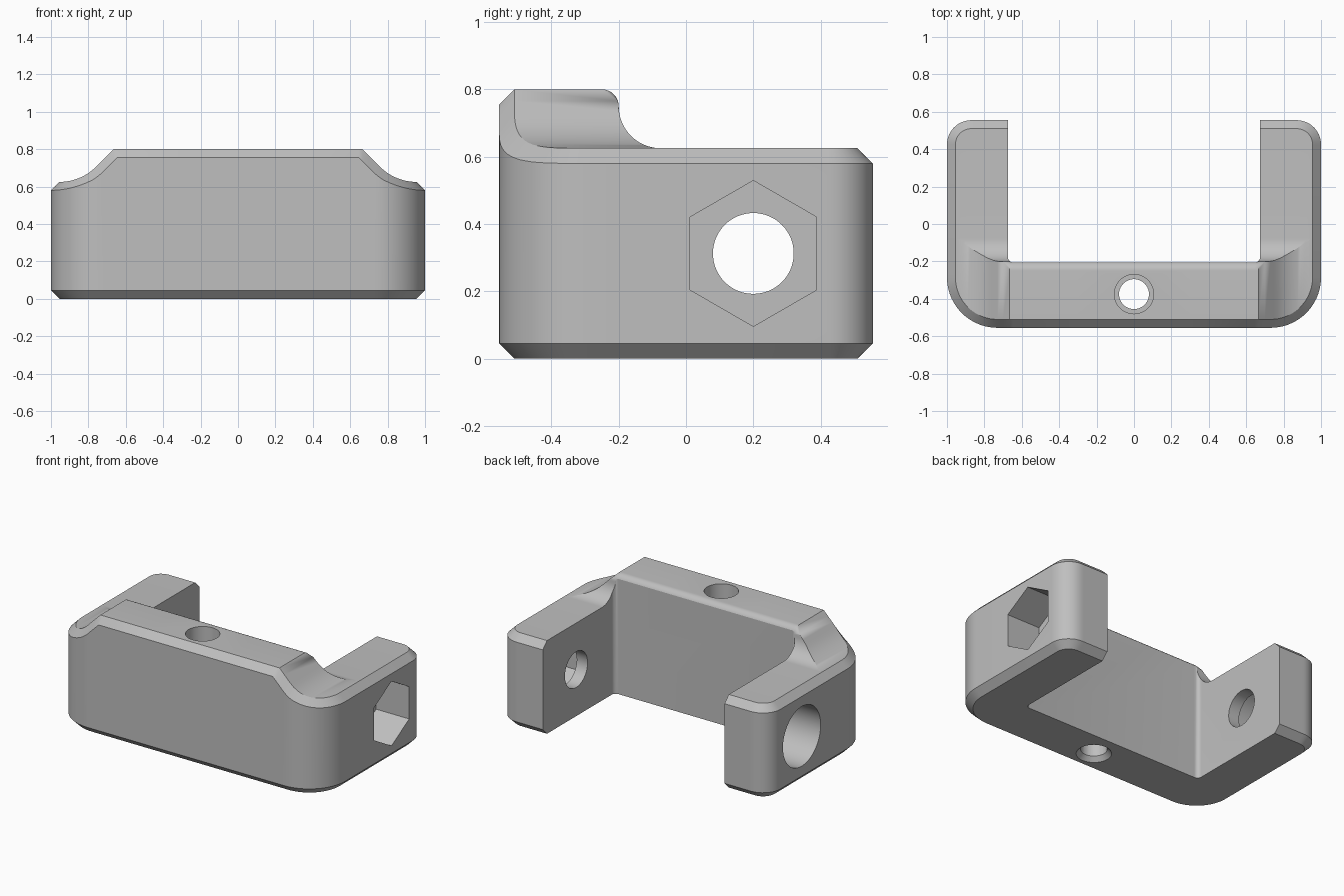
import bpy, bmesh, math
from mathutils import Matrix, Vector

if "Cube" in bpy.data.objects:
    bpy.data.objects.remove(bpy.data.objects["Cube"], do_unlink=True)

DEPTH, CH = 0.555, 0.045            # half depth, chamfer width
R_FRONT, R_BACK = 0.27, 0.13        # outer corner radii in plan
ARM_Z, WALL_Z = 0.625, 0.8          # arm height, raised wall height
EDGE = 1 - CH                       # half width of the inset outline

grey = bpy.data.materials.new("light_grey")
grey.use_nodes = True
grey.diffuse_color = (0.52, 0.52, 0.52, 1)
grey.node_tree.nodes["Principled BSDF"].inputs["Base Color"].default_value = grey.diffuse_color


def make_object(name, bm):
    bmesh.ops.recalc_face_normals(bm, faces=bm.faces)
    mesh = bpy.data.meshes.new(name)
    bm.to_mesh(mesh)
    bm.free()
    mesh.materials.append(grey)
    obj = bpy.data.objects.new(name, mesh)
    bpy.context.collection.objects.link(obj)
    return obj


# Shoulder: a 45 degree slope easing into a concave arc
SLOPE_X, ARC_R = 0.665, 0.278
ARC_X = EDGE - ARC_R * math.sqrt(0.5)


def shoulder(x):
    """Unclamped height and steepness at x."""
    x = abs(x)
    if x < ARC_X:
        return WALL_Z - (x - SLOPE_X), 1.0
    d = EDGE - x
    root = math.sqrt(ARC_R ** 2 - d * d)
    return ARM_Z + ARC_R - root, d / root


def height(x):
    return max(ARM_Z, min(WALL_Z, shoulder(x)[0]))


# Back of the raised wall: small roundover, then a concave fillet
ROUND, FILLET, MID_Z = 0.05, 0.125, 0.75


def back_y(z):
    if z >= MID_Z:
        return -0.25 + math.sqrt(max(0, ROUND ** 2 - (z - MID_Z) ** 2))
    return -0.075 - math.sqrt(max(0, FILLET ** 2 - (z - MID_Z) ** 2))


steps_up = [MID_Z + ROUND * math.cos(math.pi / 2 * i / 8) for i in range(9)]
steps_down = [MID_Z - FILLET * math.sin(math.pi / 2 * i / 14) for i in range(1, 15)]
wall_levels = steps_up + steps_down

# Stations across the width, shared by front and back outlines
corner = [1 - R_FRONT + (R_FRONT - CH) * math.sin(math.pi / 2 * i / 18) for i in range(19)]
half = [0.3, 0.646, SLOPE_X, 0.7] + corner
stations = [-x for x in reversed(half)] + half


def outline(x, radius, side):
    """Inset outline point and its outward normal."""
    r, c = radius - CH, 1 - radius
    s = min(1, max(0, abs(x) - c) / r)
    n = Vector((math.copysign(s, x), side * math.sqrt(max(0, 1 - s * s)), 0))
    return Vector((x, side * (DEPTH - radius) + n.y * r, 0)), n


def build_body():
    bm = bmesh.new()
    ring = []                       # point, normal, top z, lower chamfer z
    for x in stations:
        p, n = outline(x, R_FRONT, -1)
        z, steep = shoulder(x)
        low = min(WALL_Z - CH, z - CH * math.hypot(1, steep * n.y))
        ring.append((p, n, height(x), low))
    ring.append((Vector((EDGE, back_y(ARM_Z), 0)), Vector((1, 0, 0)), ARM_Z, ARM_Z - CH))
    for x in reversed(stations):
        p, n = outline(x, R_BACK, 1)
        ring.append((p, n, ARM_Z, ARM_Z - CH))
    ring.append((Vector((-EDGE, back_y(ARM_Z), 0)), Vector((-1, 0, 0)), ARM_Z, ARM_Z - CH))

    # Sides with top and bottom chamfers
    up = Vector((0, 0, 1))
    columns = [[bm.verts.new(v) for v in (p, p + n * CH + up * CH, p + n * CH + up * low, p + up * top)]
               for p, n, top, low in ring]
    bm.faces.new([c[0] for c in columns])
    for a, b in zip(columns, columns[1:] + columns[:1]):
        for i in range(3):
            bm.faces.new((a[i], b[i], b[i + 1], a[i + 1]))

    # Top surface, each row following the mitre between shoulder and fillet
    count, rows = len(stations), []
    for i, x in enumerate(stations):
        row = [columns[i][3]]
        for level in wall_levels:
            z = min(level, height(x))
            row.append(bm.verts.new((x, back_y(z), z)))
        row.append(columns[2 * count - i][3])
        rows.append(row)
    for a, b in zip(rows, rows[1:]):
        for i in range(len(a) - 1):
            bm.faces.new((a[i], b[i], b[i + 1], a[i + 1]))
    bmesh.ops.remove_doubles(bm, verts=bm.verts, dist=0.0001)
    bmesh.ops.dissolve_degenerate(bm, dist=0.00005, edges=bm.edges)
    return make_object("bracket_body", bm)


def prism(name, points, low, high):
    bm = bmesh.new()
    face = bm.faces.new([bm.verts.new((x, y, low)) for x, y in points])
    out = bmesh.ops.extrude_face_region(bm, geom=[face])
    verts = [v for v in out["geom"] if isinstance(v, bmesh.types.BMVert)]
    bmesh.ops.translate(bm, verts=verts, vec=(0, 0, high - low))
    return make_object(name, bm)


def drill(name, matrix, r1, r2, length, sides=64):
    bm = bmesh.new()
    bmesh.ops.create_cone(bm, cap_ends=True, segments=sides, radius1=r1, radius2=r2,
                          depth=length, matrix=matrix)
    return make_object(name, bm)


def upright(z):
    return Matrix.Translation((0, -0.375, z))


def sideways(x):
    return (Matrix.Translation((x, 0.2, 0.3125)) @ Matrix.Rotation(math.pi / 2, 4, "Y")
            @ Matrix.Rotation(math.pi / 2, 4, "Z"))


# Slot between the arms, with small rounded inner corners
fil, sx, sy = 0.03, 0.675, -0.206
arc = [(sx - fil + fil * math.sin(a), sy + fil - fil * math.cos(a))
       for a in [math.pi / 2 * i / 8 for i in range(9)]]
slot = arc + [(sx, 1), (-sx, 1)] + [(-x, y) for x, y in reversed(arc)]

body = build_body()
cutters = [
    prism("slot_cutter", slot, -0.2, 1.2),
    drill("pin_hole_cutter", upright(0.4), 0.08, 0.08, 1.2),
    drill("pin_bore_cutter", upright(0.7), 0.105, 0.105, 1.0),
    drill("pin_chamfer_cutter", upright(0.01), 0.12, 0.075, 0.05),
    drill("axle_hole_cutter", sideways(0), 0.12, 0.12, 2.4),
    drill("nut_recess_cutter", sideways(1.1), 0.2165, 0.2165, 0.69, 6),
    drill("head_recess_cutter", sideways(-1.1), 0.2, 0.2, 0.69),
]

# Cut slot and holes, then discard the cutters
bpy.context.view_layer.objects.active = body
for cutter in cutters:
    cutter.hide_render = True
    mod = body.modifiers.new(cutter.name, "BOOLEAN")
    mod.operation, mod.solver, mod.object = "DIFFERENCE", "EXACT", cutter
    bpy.ops.object.modifier_apply(modifier=mod.name)
    bpy.data.objects.remove(cutter, do_unlink=True)

bpy.ops.object.select_all(action="DESELECT")
body.select_set(True)
bpy.ops.object.shade_smooth_by_angle(angle=math.radians(25))
